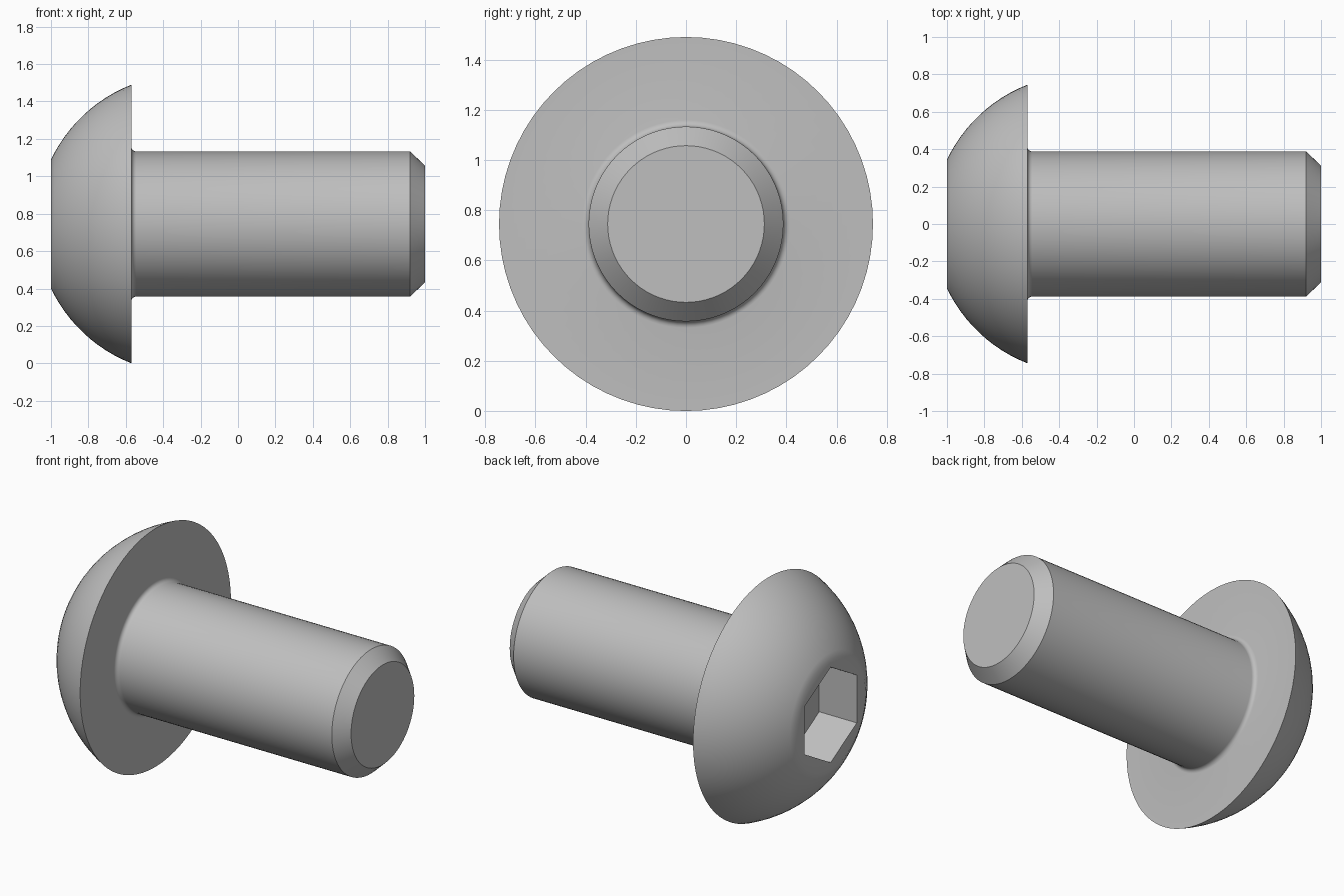
import bpy
import bmesh
from math import sin, cos, pi, sqrt, radians

cube = bpy.data.objects.get("Cube")
if cube:
    bpy.data.objects.remove(cube, do_unlink=True)

SEGMENTS = 72
AXIS_Z = 0.745


def circle(radius):
    return lambda a: radius


def hexagon(radius):
    # Radius of a hexagon outline with a corner at angle zero
    return lambda a: radius * cos(pi / 6) / cos(a % (pi / 3) - pi / 6)


# Hex socket, from its floor out to the rim
sections = [(-0.74, hexagon(0.298)), (-1.0, hexagon(0.298))]

# Domed head: slice of a sphere centred on the axis
centre, ball, steps = -0.278, 0.80, 12
for i in range(steps + 1):
    x = -1.0 + 0.43 * (i / steps) ** 1.3
    sections.append((x, circle(sqrt(ball ** 2 - (x - centre) ** 2))))

# Fillet under the head
fillet = 0.026
for i in range(6):
    a = i / 5 * pi / 2
    sections.append((-0.57 + fillet * (1 - cos(a)),
                     circle(0.388 + fillet * (1 - sin(a)))))

# Shank and chamfered tip
sections += [(0.92, circle(0.388)), (1.0, circle(0.312))]

# Loft the sections along the x axis
bm = bmesh.new()
rings = []
for x, outline in sections:
    ring = []
    for s in range(SEGMENTS):
        a = 2 * pi * s / SEGMENTS
        r = outline(a)
        ring.append(bm.verts.new((x, r * sin(a), AXIS_Z + r * cos(a))))
    rings.append(ring)
for lower, upper in zip(rings, rings[1:]):
    for s in range(SEGMENTS):
        t = (s + 1) % SEGMENTS
        bm.faces.new((lower[s], lower[t], upper[t], upper[s]))

# Socket floor and tip end
bm.faces.new(rings[0])
bm.faces.new(rings[-1])
bmesh.ops.recalc_face_normals(bm, faces=bm.faces)

mesh = bpy.data.meshes.new("button_head_screw")
bm.to_mesh(mesh)
bm.free()
screw = bpy.data.objects.new("button_head_screw", mesh)
bpy.context.collection.objects.link(screw)

# Plain grey metal
grey = bpy.data.materials.new("grey_metal")
grey.use_nodes = True
colour = (0.52, 0.52, 0.52, 1)
grey.diffuse_color = colour
grey.node_tree.nodes["Principled BSDF"].inputs["Base Color"].default_value = colour
mesh.materials.append(grey)

bpy.ops.object.select_all(action="DESELECT")
screw.select_set(True)
bpy.context.view_layer.objects.active = screw
bpy.ops.object.shade_smooth_by_angle(angle=radians(30))
